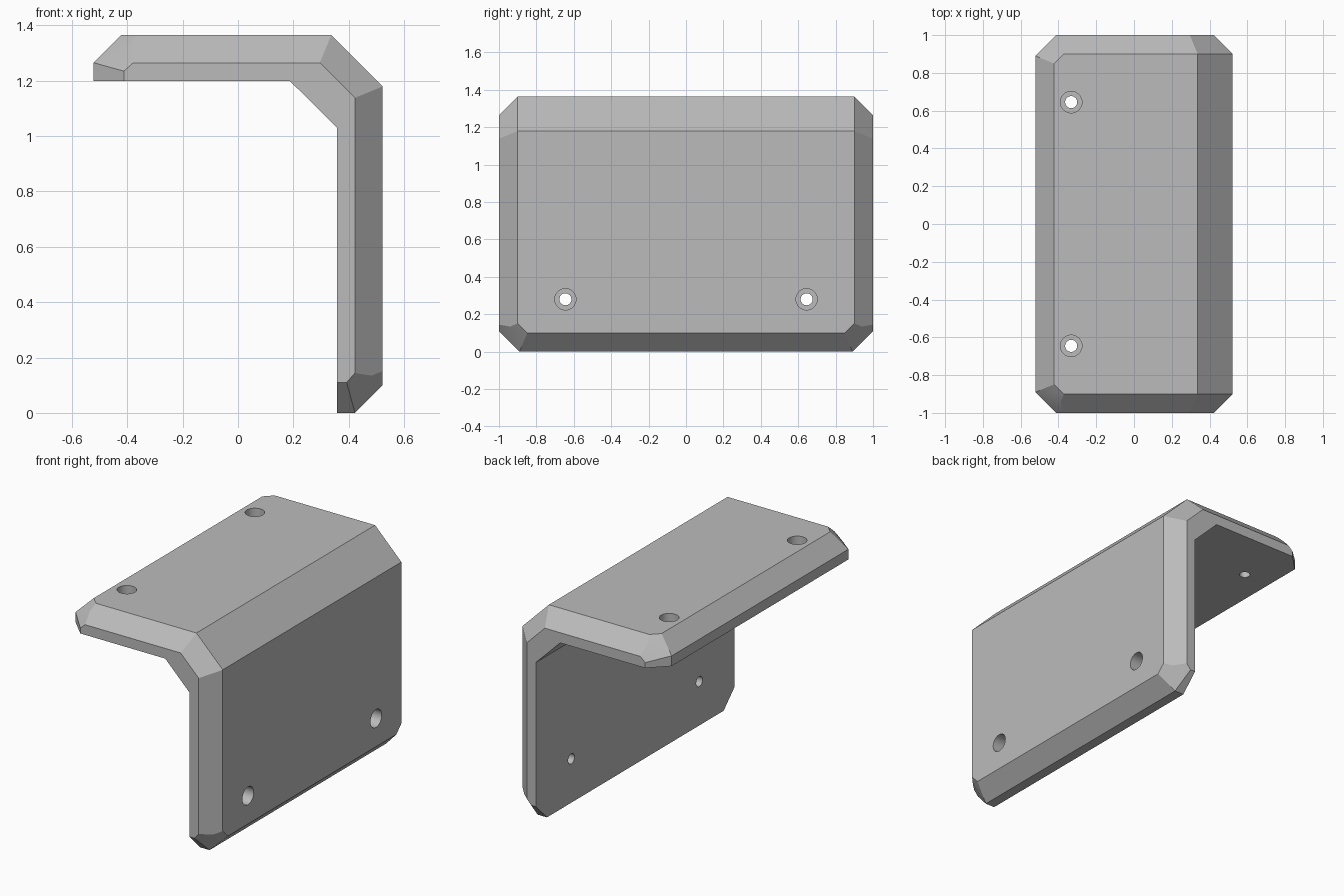
import bpy, bmesh
from mathutils import Vector

cube = bpy.data.objects.get("Cube")
if cube:
    bpy.data.objects.remove(cube, do_unlink=True)

TOP, OUT, T, C = 1.365, 0.5225, 0.165, 0.1   # top height, outer x, thickness, chamfer

grey = bpy.data.materials.new("plain grey")
grey.use_nodes = True
colour = (0.5, 0.5, 0.5, 1)
grey.diffuse_color = colour
grey.node_tree.nodes["Principled BSDF"].inputs["Base Color"].default_value = colour


# Each arm has its own frame: a = distance from the free end, h = depth below the outer face
def shelf_arm(a, y, h):
    return Vector((a - OUT, y, TOP - h))


def upright_arm(a, y, h):
    return Vector((OUT - h, y, a))


ARMS = (shelf_arm, upright_arm)

# Angle profile with chamfered ends and bend
profile = [(-OUT, TOP - T), (-OUT, TOP - C), (C - OUT, TOP), (0.337, TOP),
           (OUT, TOP - 0.185), (OUT, C), (OUT - C, 0), (OUT - T, 0),
           (OUT - T, 1.03), (0.187, TOP - T)]
bm = bmesh.new()
face = bm.faces.new([bm.verts.new((x, -1, z)) for x, z in profile])
ext = bmesh.ops.extrude_face_region(bm, geom=[face])["geom"]
bmesh.ops.translate(bm, vec=(0, 2, 0), verts=[g for g in ext if isinstance(g, bmesh.types.BMVert)])
bmesh.ops.recalc_face_normals(bm, faces=bm.faces)


def slice_off(co, no):
    res = bmesh.ops.bisect_plane(bm, geom=bm.verts[:] + bm.edges[:] + bm.faces[:],
                                 plane_co=co, plane_no=no, dist=1e-5, clear_outer=True)
    rim = [g for g in res["geom_cut"] if isinstance(g, bmesh.types.BMEdge)]
    bmesh.ops.holes_fill(bm, edges=rim, sides=0)


for s in (-1, 1):
    # Long side chamfers along the shelf, bend and upright
    edge = Vector((0.337, s * (1 - C), TOP))
    slice_off(edge, (0, s, 1))
    slice_off(edge, (0.7071, s, 0.7071))
    slice_off(Vector((OUT, s * (1 - C), 0)), (1, s, 0))
    # Clipped corners and their sloping facets
    for arm in ARMS:
        origin = arm(0, 0, 0)
        slice_off(arm(0, s * 0.89, 0), arm(-1, s, 0) - origin)
        slice_off(arm(C, s * 0.849, 0), arm(-0.5, s * 0.5, -0.7071) - origin)
        p, q, r = arm(0.143, s, 0.101), arm(0.11, s, 0.13), arm(0, s * 0.89, 0.101)
        no = (q - p).cross(r - p)
        if no.y * s < 0:
            no.negate()
        slice_off(p, no)

bmesh.ops.recalc_face_normals(bm, faces=bm.faces)
mesh = bpy.data.meshes.new("corner_bracket")
bm.to_mesh(mesh)
bm.free()
bracket = bpy.data.objects.new("corner_bracket", mesh)
bpy.context.collection.objects.link(bracket)
mesh.materials.append(grey)


# Stepped screw holes: wide recess, then narrow through hole
def drill(arm, a, y, radius, h0, h1):
    start, end = arm(a, y, h0), arm(a, y, h1)
    bpy.ops.mesh.primitive_cylinder_add(vertices=32, radius=radius, depth=(end - start).length,
                                        location=(start + end) / 2)
    cutter = bpy.context.object
    cutter.name = "hole_cutter"
    cutter.rotation_euler = (end - start).to_track_quat('Z', 'Y').to_euler()
    cutter.hide_render = True
    cutter.data.materials.append(grey)
    mod = bracket.modifiers.new("screw_hole", 'BOOLEAN')
    mod.operation, mod.solver, mod.object = 'DIFFERENCE', 'EXACT', cutter
    bpy.ops.object.select_all(action='DESELECT')
    bracket.select_set(True)
    bpy.context.view_layer.objects.active = bracket
    bpy.ops.object.modifier_apply(modifier=mod.name)
    bpy.data.objects.remove(cutter, do_unlink=True)


for arm, a in ((shelf_arm, 0.19), (upright_arm, 0.28)):
    for y in (-0.645, 0.645):
        drill(arm, a, y, 0.057, -0.05, 0.1)
        drill(arm, a, y, 0.032, -0.05, T + 0.05)

bpy.ops.object.shade_smooth_by_angle(angle=0.22)
